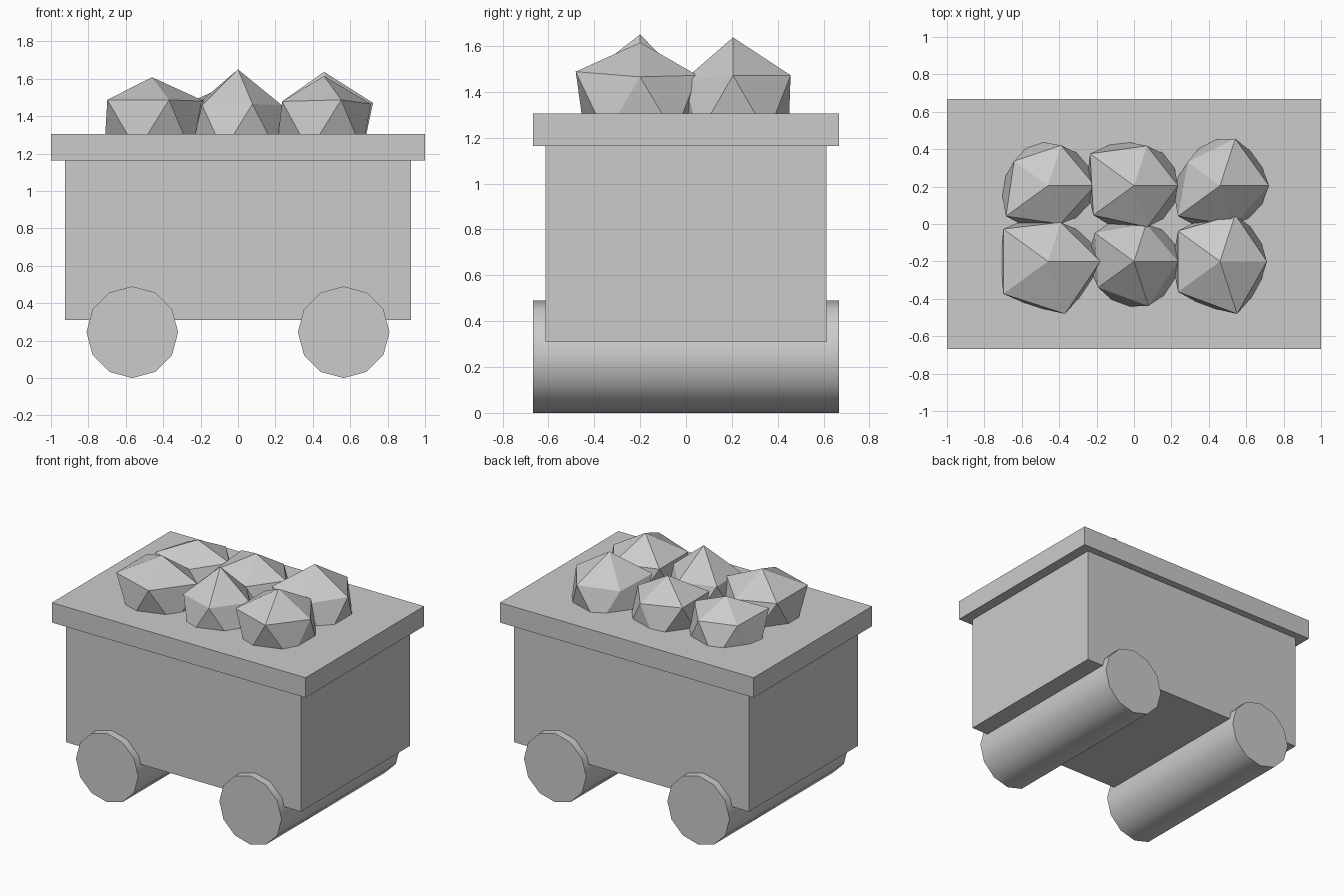
import bpy, math
from mathutils import Vector

if "Cube" in bpy.data.objects:
    bpy.data.objects.remove(bpy.data.objects["Cube"])


def box(name, sx, sy, z0, z1):
    bpy.ops.mesh.primitive_cube_add(size=1, location=(0, 0, (z0 + z1) / 2))
    ob = bpy.context.object
    ob.name = name
    ob.scale = (sx, sy, z1 - z0)
    bpy.ops.object.transform_apply(location=False, rotation=False, scale=True)


# Cart body and overhanging rim
box("cart_body", 1.85, 1.226, 0.31, 1.165)
box("cart_rim", 2.0, 1.334, 1.163, 1.305)

# Full-width twelve-sided wheel rollers
for name, x in (("left_wheels", -0.565), ("right_wheels", 0.565)):
    bpy.ops.mesh.primitive_cylinder_add(vertices=12, radius=0.245, depth=1.334,
                                        location=(x, 0, 0.245),
                                        rotation=(math.pi / 2, 0, 0))
    bpy.context.object.name = name
    bpy.ops.object.shade_smooth_by_angle(angle=math.radians(40))

# Rocks: icosahedra with uneven radii (x, y, apex radius, five upper ring radii)
ROCKS = [
    (-0.46, 0.205, 0.225, (0.28, 0.253, 0.25, 0.31, 0.24)),
    (0.0, 0.205, 0.25, (0.263, 0.25, 0.325, 0.30, 0.26)),
    (0.46, 0.205, 0.297, (0.293, 0.295, 0.24, 0.31, 0.25)),
    (-0.46, -0.2, 0.268, (0.313, 0.245, 0.33, 0.33, 0.33)),
    (0.0, -0.2, 0.31, (0.263, 0.235, 0.29, 0.265, 0.28)),
    (0.46, -0.2, 0.275, (0.28, 0.294, 0.31, 0.31, 0.33)),
]
for i, (x, y, apex, ring) in enumerate(ROCKS):
    bpy.ops.mesh.primitive_ico_sphere_add(subdivisions=1, radius=1,
                                          location=(x, y, 1.34))
    ob = bpy.context.object
    ob.name = f"rock_{i + 1}"
    for v in ob.data.vertices:
        d = Vector(v.co).normalized()
        if d.z > 0.9:
            r = apex
        elif d.z > 0:
            r = ring[round(math.degrees(math.atan2(d.y, d.x)) / 72) % 5]
        else:
            r = 0.285
        v.co = d * r
